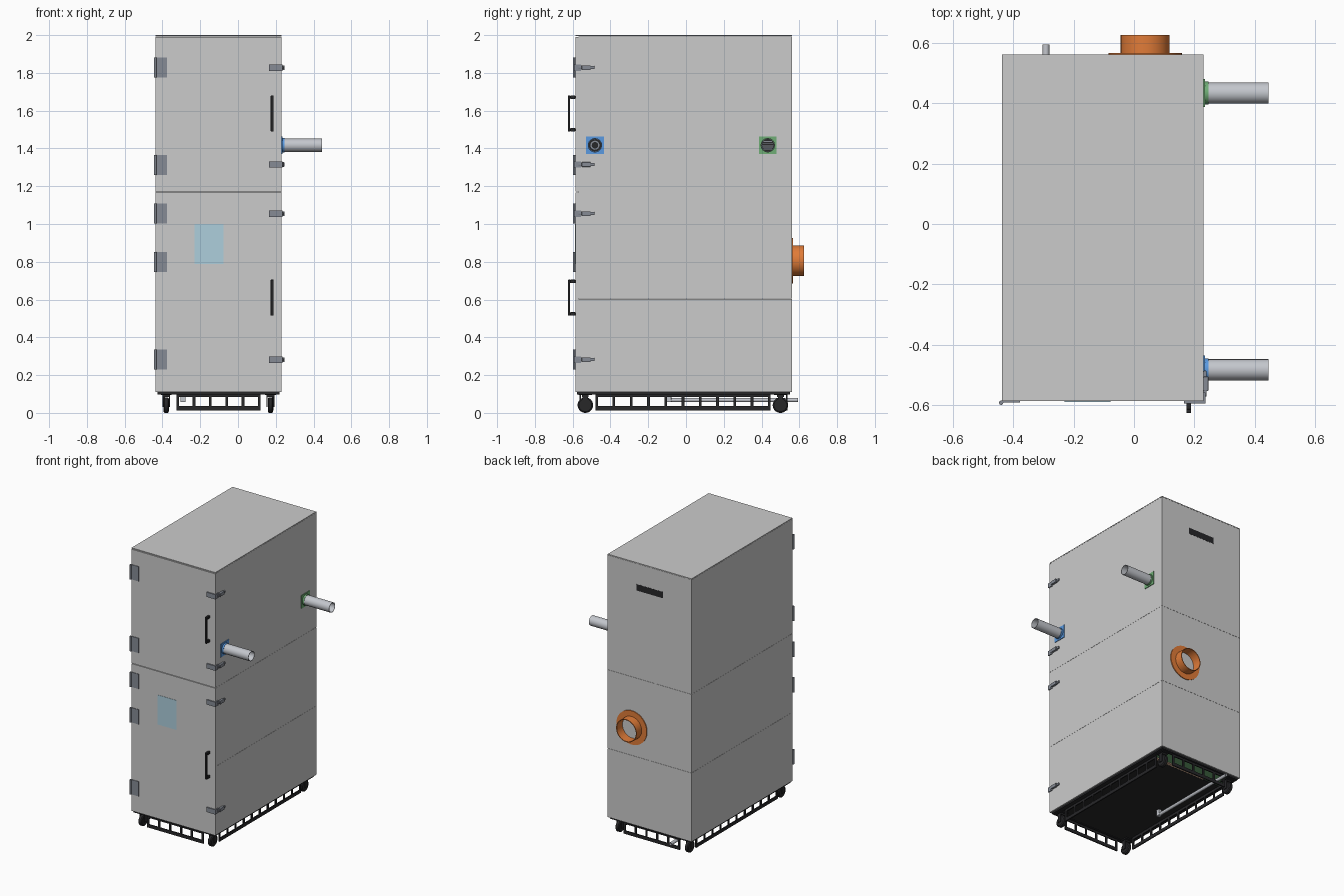
import bpy, bmesh, math
from mathutils import Vector, Matrix

if "Cube" in bpy.data.objects:
    bpy.data.objects.remove(bpy.data.objects["Cube"])


def mat(name, *rgb):
    m = bpy.data.materials.new(name)
    m.diffuse_color = (*rgb, 1)
    m.use_nodes = True
    m.node_tree.nodes["Principled BSDF"].inputs["Base Color"].default_value = m.diffuse_color
    return m


BLACK = mat("black", 0.02, 0.02, 0.022)
ORANGE = mat("orange", 0.75, 0.2, 0.04)
BLUE = mat("blue", 0.1, 0.32, 0.75)
GREEN = mat("green", 0.16, 0.42, 0.18)
SKY = mat("pale_blue", 0.42, 0.62, 0.72)
STEEL = mat("steel", 0.24, 0.26, 0.3)
PIPE = mat("pipe_grey", 0.55, 0.57, 0.61)
TAN = mat("tan", 0.65, 0.42, 0.28)


def finish(name, bm, m=None, smooth=False):
    bmesh.ops.recalc_face_normals(bm, faces=bm.faces)
    me = bpy.data.meshes.new(name)
    bm.to_mesh(me)
    bm.free()
    ob = bpy.data.objects.new(name, me)
    bpy.context.collection.objects.link(ob)
    if m:
        me.materials.append(m)
    if smooth:
        bpy.ops.object.select_all(action='DESELECT')
        ob.select_set(True)
        bpy.context.view_layer.objects.active = ob
        bpy.ops.object.shade_smooth_by_angle(angle=math.radians(35))
    return ob


def boxes(name, spans, m=None, bevel=0):
    """Each span is (x0, x1, y0, y1, z0, z1); all go into one object."""
    bm = bmesh.new()
    for x0, x1, y0, y1, z0, z1 in spans:
        size = Matrix.Diagonal((x1 - x0, y1 - y0, z1 - z0, 1))
        mid = Matrix.Translation(((x0 + x1) / 2, (y0 + y1) / 2, (z0 + z1) / 2))
        bmesh.ops.create_cube(bm, size=1, matrix=mid @ size)
    ob = finish(name, bm, m)
    if bevel:
        b = ob.modifiers.new("bevel", 'BEVEL')
        b.width, b.segments = bevel, 2
    return ob


def lathe(name, profile, origin, axis, m=None, n=40):
    """Turn a closed (radius, height) profile around an axis."""
    rot = Vector((0, 0, 1)).rotation_difference(Vector(axis)).to_matrix().to_4x4()
    bm = bmesh.new()
    rings = []
    for r, h in profile:
        if r == 0:
            rings.append([bm.verts.new((0, 0, h))] * n)
        else:
            rings.append([bm.verts.new((r * math.cos(2 * math.pi * i / n),
                                        r * math.sin(2 * math.pi * i / n), h)) for i in range(n)])
    for a, b in zip(rings, rings[1:] + rings[:1]):
        for i in range(n):
            j = (i + 1) % n
            vs = list(dict.fromkeys((a[i], a[j], b[j], b[i])))
            if len(vs) > 2:
                bm.faces.new(vs)
    bm.transform(Matrix.Translation(origin) @ rot)
    return finish(name, bm, m, True)


def cyl(name, r, h, origin, axis, m=None, n=32):
    return lathe(name, [(0, 0), (r, 0), (r, h), (0, h)], origin, axis, m, n)


def tube(name, r, wall, h, origin, axis, m=None):
    return lathe(name, [(r - wall, 0), (r, 0), (r, h), (r - wall, h)], origin, axis, m)


L, R, F, B = -0.436, 0.23, -0.586, 0.56
SPLIT, MID, BOT = 1.17, 0.605, 0.11

# Cabinet casing in three stacked sections, plus top
for nm, z0, z1 in (("lower", BOT, MID), ("middle", MID, SPLIT), ("upper", SPLIT, 1.994)):
    boxes(nm + "_casing", [(L, R, F + 0.016, B, z0, z1 - 0.001)])
boxes("top_panel", [(L, R, F, B, 1.994, 2.0)])

# Doors
for nm, z0, z1 in (("lower", BOT, SPLIT - 0.002), ("upper", SPLIT + 0.002, 1.99)):
    boxes(nm + "_door", [(L, R, F, F + 0.016, z0, z1)])
boxes("inspection_window", [(-0.23, -0.077, F - 0.002, F + 0.004, 0.787, 0.999)], SKY)

# Door handles
for nm, z in (("lower", 0.61), ("upper", 1.585)):
    boxes(nm + "_door_handle", [(0.173, 0.189, -0.625, -0.613, z - 0.095, z + 0.095),
                                (0.173, 0.189, -0.613, F, z - 0.095, z - 0.077),
                                (0.173, 0.189, -0.613, F, z + 0.077, z + 0.095)], BLACK, 0.002)

# Hinges
for i, z in enumerate((0.283, 0.8, 1.055, 1.313, 1.828)):
    boxes(f"hinge_leaf_{i}", [(-0.44, -0.377, F - 0.004, F, z - 0.053, z + 0.053)], STEEL)
    cyl(f"hinge_barrel_{i}", 0.007, 0.106, (-0.439, F - 0.005, z - 0.053), (0, 0, 1), STEEL, 16)

# Toggle latches wrapping the front right edge
for i, z in enumerate((0.282, 1.055, 1.315, 1.828)):
    boxes(f"latch_{i}", [(0.165, 0.236, F - 0.008, F, z - 0.017, z + 0.017),
                         (R, 0.236, F - 0.008, -0.557, z - 0.017, z + 0.017)], STEEL)
    boxes(f"latch_lever_{i}", [(R, 0.246, -0.552, -0.505, z - 0.012, z + 0.012),
                               (R, 0.240, -0.57, -0.485, z - 0.008, z + 0.008)], STEEL, 0.002)

# Side pipes with square mounting plates, collars and grilles
PZ = 1.417
for nm, y, m in (("front", -0.482, BLUE), ("rear", 0.433, GREEN)):
    boxes(nm + "_port_plate", [(R, 0.235, y - 0.047, y + 0.047, PZ - 0.047, PZ + 0.047)], m)
    tube(nm + "_port_collar", 0.038, 0.006, 0.014, (0.233, y, PZ), (1, 0, 0), m)
    tube(nm + "_port_pipe", 0.035, 0.003, 0.205, (0.24, y, PZ), (1, 0, 0), PIPE)
    cyl(nm + "_port_backing", 0.032, 0.003, (0.235, y, PZ), (1, 0, 0), BLACK)
tube("front_port_ring", 0.024, 0.007, 0.004, (0.238, -0.482, PZ), (1, 0, 0), STEEL)
boxes("rear_port_louvres", [(0.237, 0.243, 0.433 - w, 0.433 + w, PZ + d - 0.002, PZ + d + 0.002)
                            for d, w in ((-0.02, 0.022), (-0.01, 0.028), (0, 0.031),
                                         (0.01, 0.028), (0.02, 0.022))], STEEL)

# Orange rear duct: flange and spigot in one turned profile
lathe("rear_duct", [(0.076, 0), (0.121, 0), (0.121, 0.006), (0.081, 0.006),
                    (0.081, 0.065), (0.076, 0.065)], (0.037, B, 0.806), (0, 1, 0), ORANGE, 64)
boxes("rear_vent_slot", [(-0.21, 0.0, B - 0.004, B + 0.001, 1.80, 1.845)], BLACK)

# Base pan: rim all round, floor stopping short of the rear
boxes("base_rim", [(L + 0.01, R - 0.01, F + 0.01, F + 0.04, 0.098, BOT),
                   (L + 0.01, R - 0.01, B - 0.04, B - 0.01, 0.098, BOT),
                   (L + 0.01, L + 0.04, F + 0.04, B - 0.04, 0.098, BOT),
                   (R - 0.04, R - 0.01, F + 0.04, B - 0.04, 0.098, BOT)], BLACK)
boxes("base_floor", [(L + 0.04, R - 0.04, F + 0.04, 0.40, 0.102, BOT)], BLACK)
boxes("rear_tray", [(L + 0.04, R - 0.04, 0.40, B - 0.04, 0.107, BOT)], GREEN)
boxes("tray_bar", [(-0.25, R - 0.05, 0.405, 0.425, 0.099, 0.107)], TAN)

# Skirts with square openings
Z0, Z1, Z2, Z3 = 0.013, 0.036, 0.084, 0.103


def skirt(name, a, b, count, place):
    step = (b - a - 0.014) / count
    bars = [(a, b, Z0, Z1), (a, b, Z2, Z3)]
    bars += [(a + i * step, a + i * step + 0.014, Z1, Z2) for i in range(count + 1)]
    boxes(name, [place(*s) for s in bars], BLACK)


for nm, y in (("front", -0.565), ("rear", 0.53)):
    skirt(nm + "_skirt", -0.326, 0.12, 5, lambda a, b, c, d: (a, b, y, y + 0.008, c, d))
for nm, x in (("left", -0.395), ("right", 0.18)):
    skirt(nm + "_skirt", -0.48, 0.448, 10, lambda a, b, c, d: (x, x + 0.008, a, b, c, d))

# Casters
for sx, x in (("left", -0.38), ("right", 0.172)):
    for sy, y in (("front", -0.533), ("rear", 0.5)):
        nm = f"{sy}_{sx}_caster"
        lathe(nm + "_wheel", [(0, -0.014), (0.034, -0.014), (0.041, -0.009),
                              (0.041, 0.009), (0.034, 0.014), (0, 0.014)],
              (x, y, 0.041), (1, 0, 0), BLACK)
        boxes(nm + "_fork", [(x - 0.028, x + 0.028, y - 0.035, y + 0.035, 0.094, 0.104),
                             (x - 0.02, x + 0.02, y - 0.018, y + 0.018, 0.083, 0.094),
                             (x - 0.02, x - 0.015, y - 0.014, y + 0.014, 0.03, 0.083),
                             (x + 0.015, x + 0.02, y - 0.014, y + 0.014, 0.03, 0.083)], BLACK)

# Drain pipe running out under the rear
tube("drain_pipe", 0.011, 0.003, 0.675, (-0.291, -0.085, 0.068), (0, 1, 0), PIPE)
bpy.data.objects["drain_pipe"].location.y = 0.003
boxes("drain_elbow", [(-0.304, -0.278, -0.105, -0.078, 0.057, 0.103)], PIPE, 0.003)
